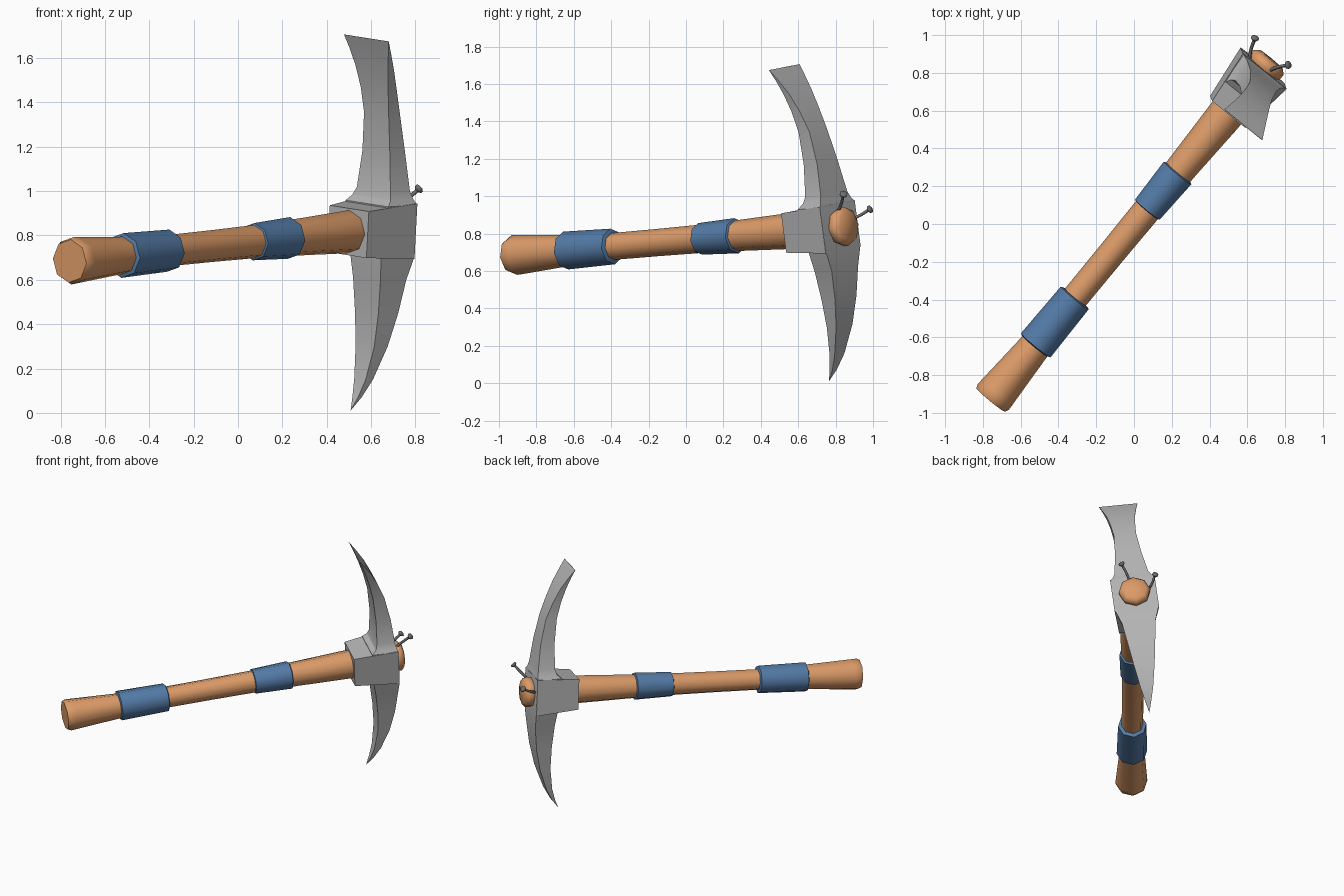
import bpy, bmesh, math
from mathutils import Matrix, Vector

cube = bpy.data.objects.get("Cube")
if cube:
    bpy.data.objects.remove(cube, do_unlink=True)


def material(name, rgb):
    m = bpy.data.materials.new(name)
    m.use_nodes = True
    m.diffuse_color = (*rgb, 1)
    m.node_tree.nodes["Principled BSDF"].inputs["Base Color"].default_value = (*rgb, 1)
    return m


WOOD = material("wood", (0.72, 0.33, 0.14))
CLOTH = material("blue wrap", (0.09, 0.20, 0.39))
STEEL = material("steel", (0.46, 0.46, 0.46))
IRON = material("dark iron", (0.16, 0.16, 0.16))

# Tool frame: x runs along the handle, z along the blades
FRAME = (Matrix.Translation((0.005, -0.004, 0.765))
         @ Matrix.Rotation(math.radians(50.56), 4, "Z")
         @ Matrix.Rotation(math.radians(-3.83), 4, "Y")
         @ Matrix.Rotation(math.radians(7), 4, "X"))


def loft(name, rings, mat, angle, frame=FRAME):
    """Skin a list of equal-length point rings and cap both ends."""
    bm = bmesh.new()
    loops = [[bm.verts.new(p) for p in ring] for ring in rings]
    n = len(loops[0])
    for a, b in zip(loops, loops[1:]):
        for i in range(n):
            j = (i + 1) % n
            bm.faces.new((a[i], a[j], b[j], b[i]))
    bm.faces.new(loops[0])
    bm.faces.new(loops[-1])
    bmesh.ops.remove_doubles(bm, verts=bm.verts, dist=0.0005)
    bmesh.ops.recalc_face_normals(bm, faces=bm.faces)
    mesh = bpy.data.meshes.new(name)
    bm.to_mesh(mesh)
    bm.free()
    mesh.materials.append(mat)
    ob = bpy.data.objects.new(name, mesh)
    bpy.context.collection.objects.link(ob)
    ob.matrix_world = frame
    bpy.ops.object.select_all(action="DESELECT")
    ob.select_set(True)
    bpy.context.view_layer.objects.active = ob
    bpy.ops.object.shade_smooth_by_angle(angle=math.radians(angle))
    return ob


def turned(name, profile, mat, sides=8, frame=FRAME, angle=50):
    """Turn (position, radius) pairs about the x axis."""
    turn = [2 * math.pi * i / sides for i in range(sides)]
    rings = [[(x, r * math.cos(t), r * math.sin(t)) for t in turn] for x, r in profile]
    return loft(name, rings, mat, angle, frame)


# Handle, flared at the butt and at the end beyond the head
turned("handle", [(-1.205, 0.098), (-1.183, 0.108), (-1.15, 0.106), (-0.84, 0.086),
                  (-0.5, 0.072), (-0.2, 0.073), (0.1, 0.076), (0.4, 0.084),
                  (0.77, 0.098), (1.06, 0.09), (1.085, 0.105), (1.115, 0.105),
                  (1.137, 0.08)], WOOD)

# Cloth wraps
for name, a, b, ra, rb in (("rear_wrap", -0.835, -0.498, 0.102, 0.096),
                           ("front_wrap", 0.098, 0.361, 0.085, 0.095)):
    turned(name, [(a, ra - 0.015), (a + 0.006, ra), (b - 0.006, rb), (b, rb - 0.012)], CLOTH)


# Head collar, wider and taller towards the far end
def rectangle(x, half_width, half_height):
    return [(x, sy * half_width, sz * half_height)
            for sy, sz in ((-1, -1), (1, -1), (1, 1), (-1, 1))]


loft("head_collar", [rectangle(0.775, 0.114, 0.106), rectangle(1.075, 0.15, 0.126)], STEEL, 30)

# Blades: height, near face, far face, near half width, far half width
stations = [(-0.82, 0.86, 0.86, 0, 0),
            (-0.76, 0.888, 0.91, 0.016, 0.02),
            (-0.68, 0.915, 0.957, 0.033, 0.042),
            (-0.53, 0.938, 1.015, 0.054, 0.07),
            (-0.38, 0.938, 1.05, 0.068, 0.092),
            (-0.225, 0.926, 1.07, 0.08, 0.113),
            (-0.12, 0.91, 1.076, 0.09, 0.147),
            (0.12, 0.90, 1.075, 0.125, 0.148),
            (0.145, 0.93, 1.068, 0.112, 0.13),
            (0.18, 0.942, 1.062, 0.098, 0.113),
            (0.35, 0.946, 1.045, 0.08, 0.088),
            (0.526, 0.933, 1.01, 0.072, 0.075),
            (0.64, 0.91, 0.968, 0.08, 0.083),
            (0.74, 0.882, 0.922, 0.095, 0.097),
            (0.82, 0.855, 0.873, 0.114, 0.115),
            (0.878, 0.832, 0.834, 0.13, 0.13)]
loft("pick_blades", [[(near, -hn, z), (far, -hf, z), (far, hf, z), (near, hn, z)]
                     for z, near, far, hn, hf in stations], STEEL, 30)


# Bent nails driven in at the end of the handle
def nail(name, points):
    curve = bpy.data.curves.new(name + "_shaft", "CURVE")
    curve.dimensions = "3D"
    curve.bevel_depth = 0.009
    curve.bevel_resolution = 1
    curve.resolution_u = 4
    curve.use_fill_caps = True
    spline = curve.splines.new("BEZIER")
    spline.bezier_points.add(len(points) - 1)
    for bp, co in zip(spline.bezier_points, points):
        bp.co = co
        bp.handle_left_type = bp.handle_right_type = "AUTO"
    curve.materials.append(IRON)
    bpy.context.collection.objects.link(bpy.data.objects.new(name + "_shaft", curve))
    tip = Vector(points[-1])
    aim = (tip - Vector(points[-2])).to_track_quat("X", "Z").to_matrix().to_4x4()
    turned(name + "_head", [(-0.014, 0.009), (-0.004, 0.021), (0.006, 0.021), (0.01, 0.016)],
           IRON, 8, Matrix.Translation(tip) @ aim)


nail("right_nail", [(0.68, 0.79, 0.88), (0.745, 0.825, 0.945), (0.815, 0.842, 1.01)])
nail("left_nail", [(0.61, 0.86, 0.87), (0.617, 0.915, 0.89), (0.64, 0.983, 0.93)])
